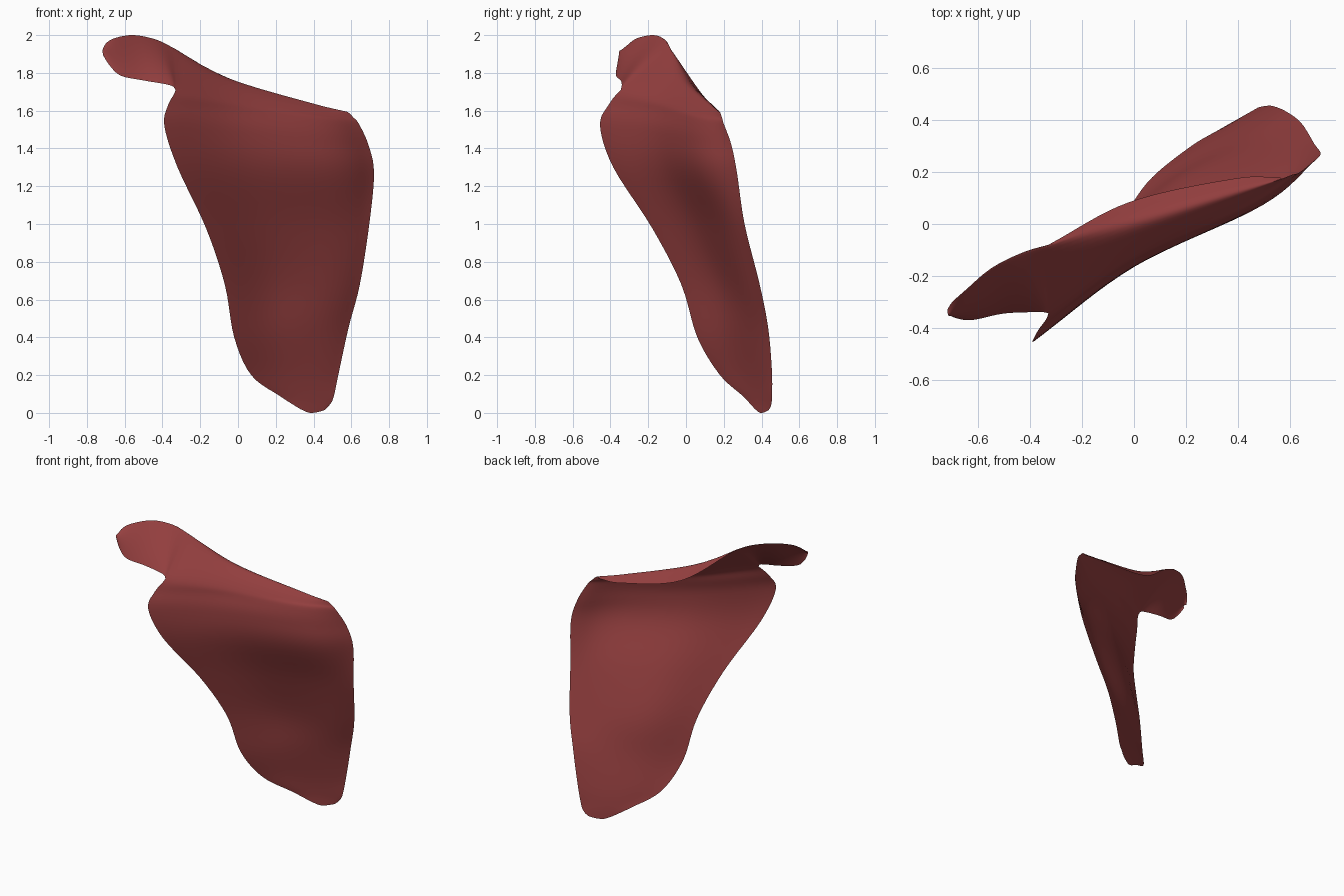
import bpy
import bmesh
import math
from mathutils import Vector

cube = bpy.data.objects.get("Cube")
if cube:
    bpy.data.objects.remove(cube, do_unlink=True)


def smooth_path(points, steps):
    """Sample a Catmull-Rom curve running through all the points."""
    pts = [Vector(p) for p in points]
    pts = [pts[0] * 2 - pts[1]] + pts + [pts[-1] * 2 - pts[-2]]
    result = []
    for a, b, c, d in zip(pts, pts[1:], pts[2:], pts[3:]):
        for i in range(steps):
            t = i / steps
            result.append(0.5 * (2 * b + (c - a) * t
                                 + (2 * a - 5 * b + 4 * c - d) * t ** 2
                                 + (3 * b - a - 3 * c + d) * t ** 3))
    result.append(pts[-2].copy())
    return result


def cross_row(left, right, near, far):
    """One row across the blade; near and far shift its inner points in y, z."""
    left, right = Vector(left), Vector(right)
    return [left,
            left.lerp(right, 0.35) + Vector((0, *near)),
            left.lerp(right, 0.8) + Vector((0, *far)),
            right]


# Blade: rows from the rounded bottom tip up to the shoulder
flat = (0, 0)
lower_rows = [
    cross_row((.33, .365, .02), (.48, .45, .035), (0, -.025), (0, -.02)),
    cross_row((.22, .30, .09), (.505, .455, .08), flat, flat),
    cross_row((.07, .18, .2), (.535, .455, .22), (.01, 0), flat),
    cross_row((-.02, .06, .4), (.585, .435, .45), (.025, 0), flat),
    cross_row((-.07, -.025, .68), (.645, .39, .68), (.05, 0), flat),
    cross_row((-.17, -.18, .98), (.695, .31, 1), (.05, 0), flat),
    cross_row((-.32, -.385, 1.3), (.72, .27, 1.27), (.033, 0), (-.045, 0)),
]
# Notch, forward ridge and the lip that rolls over behind it
upper_rows = [
    cross_row((-.39, -.455, 1.52), (.69, .24, 1.42), (.04, 0), (-.037, 0)),
    cross_row((-.37, -.41, 1.63), (.64, .2, 1.53), (.045, 0), (-.015, 0)),
    cross_row((-.33, -.345, 1.71), (.61, .19, 1.565), (.035, -.01), (-.005, -.01)),
    cross_row((-.33, -.23, 1.81), (.585, .18, 1.59), (.025, -.01), (0, -.015)),
    cross_row((-.33, -.1, 1.915), (.57, .175, 1.595), (.01, -.045), (.005, -.02)),
    cross_row((-.33, -.08, 1.925), (.565, .18, 1.585), (.074, -.118), (.047, -.055)),
]
rows = lower_rows + upper_rows
row_steps, column_steps = 5, 8
columns = [smooth_path(line, row_steps) for line in zip(*rows)]
grid = [smooth_path(line, column_steps) for line in zip(*columns)]

# Flap: lower and upper edges running out from the notch to the rounded end
flap_lower = smooth_path([
    (-.33, -.345, 1.71), (-.36, -.34, 1.735), (-.5, -.345, 1.76),
    (-.62, -.37, 1.785), (-.68, -.365, 1.84), (-.715, -.35, 1.895)], 4)
flap_upper = smooth_path([
    (-.33, -.08, 1.925), (-.43, -.11, 1.975), (-.55, -.17, 2),
    (-.65, -.255, 1.985), (-.7, -.3, 1.955), (-.72, -.33, 1.915)], 4)
notch = (len(rows) - 4) * row_steps
bulge = Vector((0, -.012, .012))


def flap_point(column, t):
    """Point between the flap edges, bowed slightly forward."""
    base = flap_lower[column].lerp(flap_upper[column], t)
    return base + bulge * math.sin(math.pi * t)


# Sheet: blade and flap share the vertices above the notch
bm = bmesh.new()
blade = [[bm.verts.new(p) for p in line] for line in grid]


def fill(verts):
    """Join neighbouring rows of vertices with quads."""
    for low, high in zip(verts, verts[1:]):
        for i in range(len(low) - 1):
            bm.faces.new((low[i], low[i + 1], high[i + 1], high[i]))


fill(blade)
flap = []
last = len(flap_lower) - 1
bottom, top = grid[notch][0].y, grid[-1][0].y
for j in range(notch, len(grid)):
    t = (grid[j][0].y - bottom) / (top - bottom)
    gap = grid[j][0] - flap_point(0, t)
    line = [bm.verts.new(flap_point(c, t) + gap * (1 - c / last) ** 2)
            for c in range(last, 0, -1)]
    flap.append(line + [blade[j][0]])
fill(flap)

mesh = bpy.data.meshes.new("muscle_sheet")
bm.to_mesh(mesh)
bm.free()
sheet = bpy.data.objects.new("muscle_sheet", mesh)
bpy.context.collection.objects.link(sheet)

# One red for the whole sheet
red = bpy.data.materials.new("muscle red")
red.use_nodes = True
colour = (0.3, 0.05, 0.05, 1)
red.diffuse_color = colour
red.node_tree.nodes["Principled BSDF"].inputs["Base Color"].default_value = colour
mesh.materials.append(red)

bpy.context.view_layer.objects.active = sheet
sheet.select_set(True)
bpy.ops.object.shade_smooth_by_angle(angle=math.radians(60))
